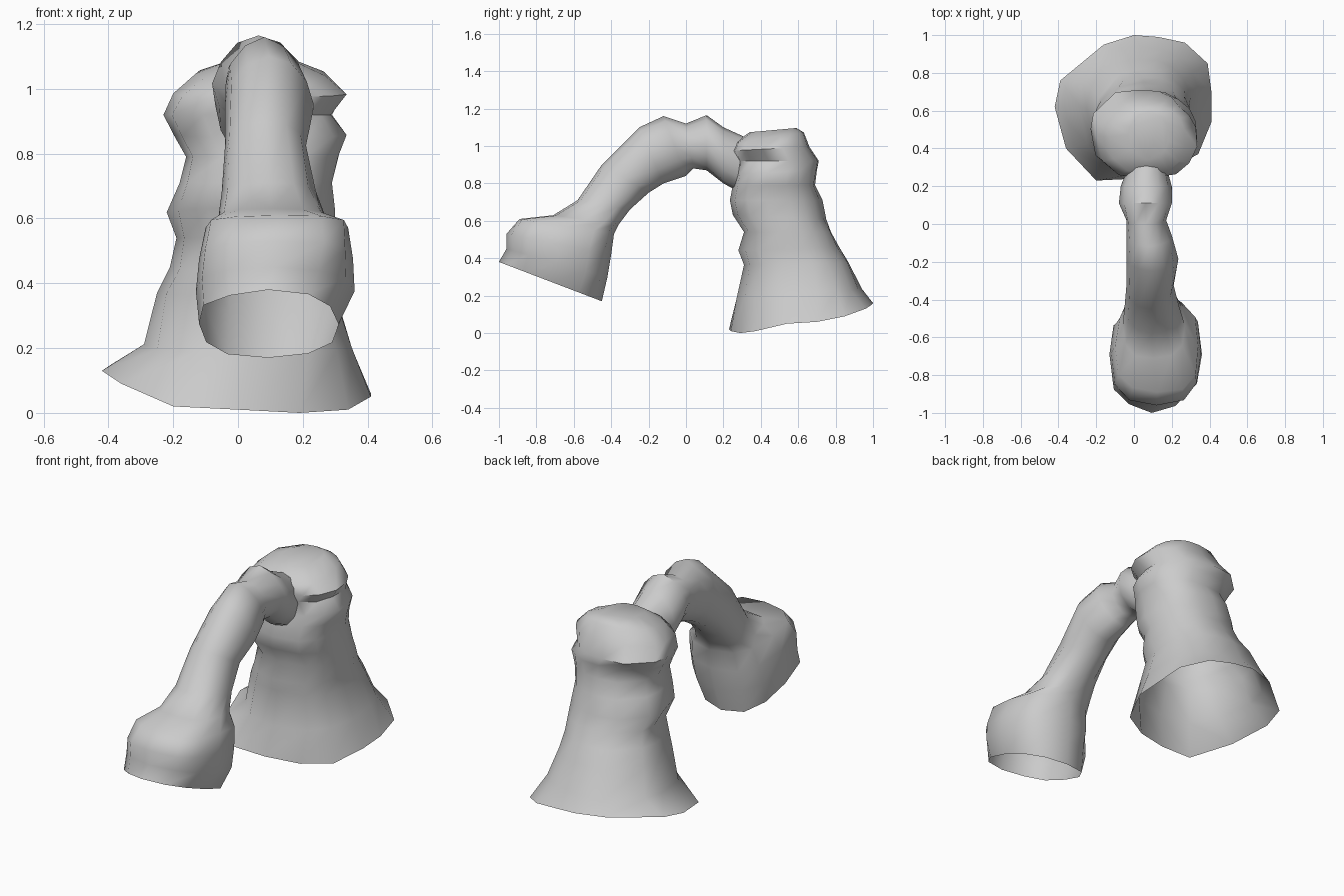
import bpy, bmesh, math, random
random.seed(4)


def loft(name, rings, cap_end=False):
    """Skin a list of equal-length vertex rings; the first end stays open."""
    bm = bmesh.new()
    loops = [[bm.verts.new(p) for p in ring] for ring in rings]
    for a, b in zip(loops, loops[1:]):
        n = len(a)
        for i in range(n):
            j = (i + 1) % n
            bm.faces.new((a[i], a[j], b[j], b[i]))
    if cap_end:
        bm.faces.new(loops[-1])
    bmesh.ops.recalc_face_normals(bm, faces=bm.faces)
    mesh = bpy.data.meshes.new(name)
    bm.to_mesh(mesh)
    bm.free()
    obj = bpy.data.objects.new(name, mesh)
    bpy.context.collection.objects.link(obj)
    bpy.ops.object.select_all(action='DESELECT')
    obj.select_set(True)
    bpy.context.view_layer.objects.active = obj
    bpy.ops.object.shade_smooth_by_angle(angle=math.radians(55))
    return obj


def squash(v, power):
    return math.copysign(abs(v) ** power, v)


def fit(values, lo, hi):
    """Rescale values so that they span exactly lo to hi."""
    a, b = min(values), max(values)
    return [lo + (v - a) / (b - a) * (hi - lo) for v in values]


# Pillar: irregular flared skirt with an open bottom
base = [(0.41, 0.54, 0.05), (0.41, 0.70, 0.06), (0.39, 0.85, 0.09), (0.27, 0.96, 0.13),
        (0.13, 0.99, 0.15), (0.0, 1.0, 0.16), (-0.16, 0.95, 0.16), (-0.39, 0.76, 0.15),
        (-0.42, 0.62, 0.13), (-0.36, 0.40, 0.09), (-0.20, 0.23, 0.02), (0.0, 0.24, 0.01),
        (0.19, 0.29, 0.0), (0.34, 0.37, 0.01)]
angles = [math.atan2(y - 0.6, x) for x, y, z in base]
# z, left, right, front, back, slope towards the back
levels = [
    (0.21, -0.29, 0.35, 0.27, 0.94, 0.08), (0.37, -0.25, 0.30, 0.31, 0.87, 0.02),
    (0.45, -0.21, 0.30, 0.28, 0.82, 0.03), (0.54, -0.19, 0.30, 0.31, 0.775, 0.0),
    (0.62, -0.22, 0.30, 0.25, 0.75, -0.05), (0.71, -0.18, 0.29, 0.235, 0.73, 0.0),
    (0.79, -0.16, 0.31, 0.25, 0.69, 0.0), (0.86, -0.20, 0.335, 0.26, 0.70, 0.05),
    (0.92, -0.23, 0.29, 0.26, 0.71, 0.0), (0.985, -0.20, 0.335, 0.24, 0.66, 0.05),
    (1.045, -0.13, 0.27, 0.26, 0.63, 0.15), (1.085, -0.03, 0.18, 0.34, 0.59, 0.09),
]
rings = [base]
for z, xl, xr, yf, yb, slope in levels:
    k = [random.uniform(0.98, 1.02) for a in angles]
    xs = fit([r * squash(math.cos(a), 0.85) for r, a in zip(k, angles)], xl, xr)
    ys = fit([r * squash(math.sin(a), 0.85) for r, a in zip(k, angles)], yf, yb)
    cy = (yf + yb) / 2
    rings.append([(x, y, z + slope * (y - cy)) for x, y in zip(xs, ys)])
loft("rock_pillar", rings, cap_end=True)

# Arch: outer (y, z), inner (y, z), left x, right x, roundness, from foot to pillar
sections = [
    (-1.00, 0.38, -0.45, 0.17, -0.12, 0.31, 0.85), (-0.96, 0.45, -0.42, 0.30, -0.13, 0.36, 0.8),
    (-0.96, 0.53, -0.40, 0.42, -0.12, 0.355, 0.75), (-0.89, 0.61, -0.385, 0.53, -0.10, 0.34, 0.75),
    (-0.71, 0.63, -0.36, 0.58, -0.06, 0.27, 0.8), (-0.58, 0.71, -0.30, 0.66, -0.05, 0.24, 0.9),
    (-0.45, 0.90, -0.20, 0.75, -0.04, 0.21, 0.95), (-0.25, 1.10, -0.12, 0.80, -0.04, 0.235, 1.0),
    (-0.12, 1.16, 0.00, 0.84, -0.04, 0.20, 1.05), (0.00, 1.12, 0.04, 0.88, -0.04, 0.17, 1.0),
    (0.11, 1.165, 0.11, 0.87, -0.08, 0.20, 1.1), (0.20, 1.10, 0.20, 0.80, -0.07, 0.20, 1.0),
    (0.31, 1.05, 0.31, 0.74, -0.03, 0.17, 0.9),
]
SIDES = 12
rings = []
for oy, oz, iy, iz, xl, xr, power in sections:
    turn = [2 * math.pi * i / SIDES for i in range(SIDES)]
    k = [random.uniform(0.97, 1.03) for a in turn]
    ts = fit([-r * squash(math.cos(a), power) for r, a in zip(k, turn)], 0, 1)
    xs = fit([r * squash(math.sin(a), power) for r, a in zip(k, turn)], xl, xr)
    rings.append([(x, oy + (iy - oy) * t, oz + (iz - oz) * t) for x, t in zip(xs, ts)])
loft("rock_arch", rings)
